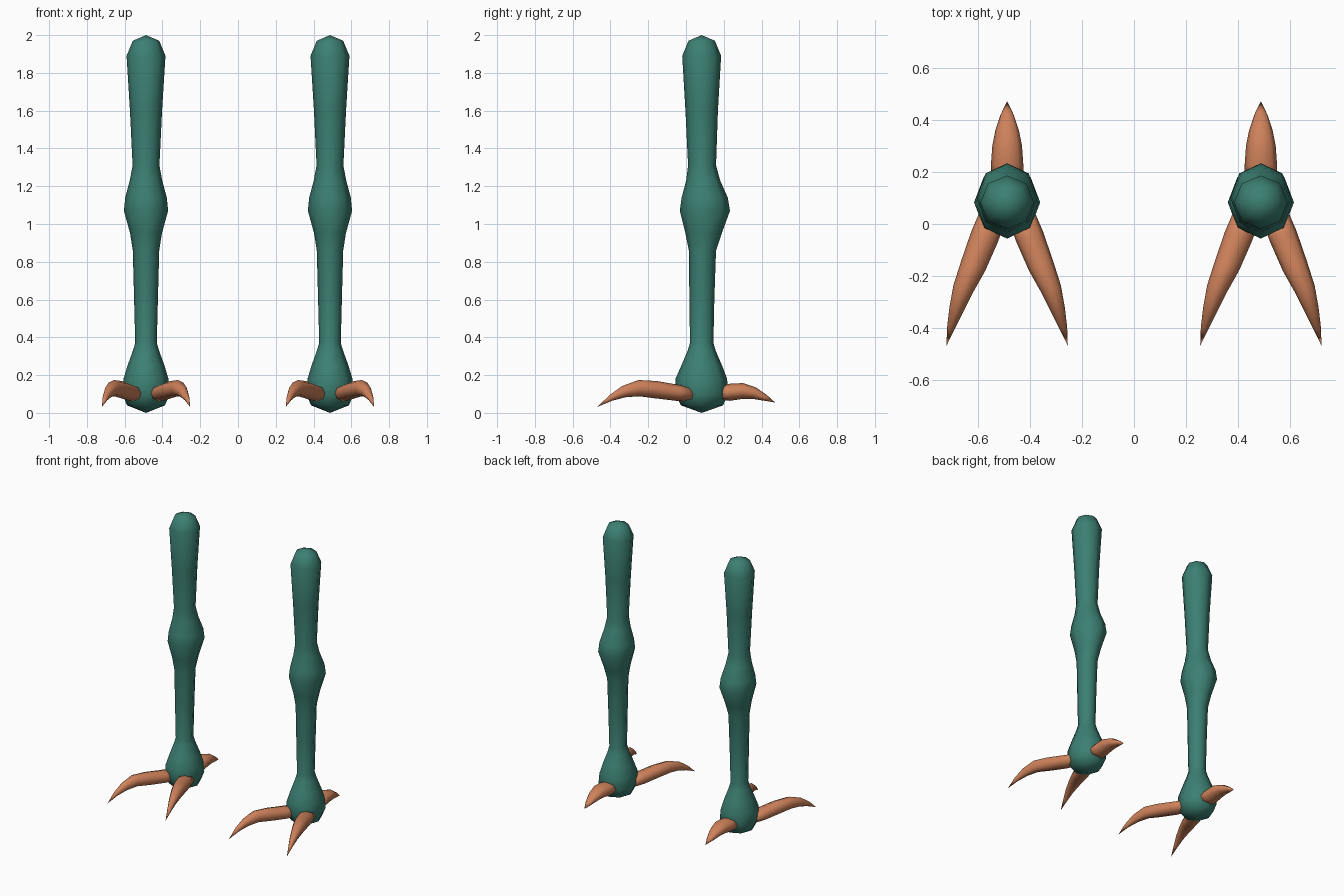
import bpy, bmesh, math
from mathutils import Vector

if "Cube" in bpy.data.objects:
    bpy.data.objects.remove(bpy.data.objects["Cube"])

SIDES = 8
LEG_X, LEG_Y = 0.487, 0.083


def material(name, rgb):
    m = bpy.data.materials.new(name)
    m.diffuse_color = (*rgb, 1)
    m.use_nodes = True
    m.node_tree.nodes["Principled BSDF"].inputs["Base Color"].default_value = m.diffuse_color
    return m


green = material("teal_green", (0.045, 0.215, 0.17))
orange = material("claw_orange", (0.62, 0.223, 0.105))


def loft(name, rings, start, end, mat):
    """Skin a list of vertex rings and close both ends with a pole."""
    bm = bmesh.new()
    loops = [[bm.verts.new(p) for p in ring] for ring in rings]
    for a, b in zip(loops, loops[1:]):
        for i in range(SIDES):
            j = (i + 1) % SIDES
            bm.faces.new((a[i], a[j], b[j], b[i]))
    for pole, loop in ((start, loops[0]), (end, loops[-1])):
        v = bm.verts.new(pole)
        for i in range(SIDES):
            bm.faces.new((v, loop[i], loop[(i + 1) % SIDES]))
    bmesh.ops.recalc_face_normals(bm, faces=bm.faces)
    for f in bm.faces:
        f.smooth = True
    mesh = bpy.data.meshes.new(name)
    bm.to_mesh(mesh)
    bm.free()
    mesh.materials.append(mat)
    ob = bpy.data.objects.new(name, mesh)
    bpy.context.collection.objects.link(ob)


def ring(centre, u, v):
    return [centre + u * math.cos(t) + v * math.sin(t)
            for t in (2 * math.pi * i / SIDES for i in range(SIDES))]


# leg profile: height, half width, half depth, forward/back shift
LEG = [(0.04, 0.10, 0.112, 0.002), (0.10, 0.127, 0.138, 0.0),
       (0.18, 0.119, 0.137, -0.002), (0.25, 0.098, 0.108, 0.0),
       (0.33, 0.069, 0.074, 0.0), (0.37, 0.057, 0.062, 0.0),
       (0.60, 0.063, 0.066, 0.001), (0.86, 0.070, 0.072, 0.004),
       (0.95, 0.084, 0.096, 0.010), (1.07, 0.117, 0.133, 0.017),
       (1.14, 0.110, 0.122, 0.016), (1.23, 0.086, 0.090, 0.008),
       (1.31, 0.071, 0.074, 0.002), (1.60, 0.085, 0.086, 0.0),
       (1.89, 0.103, 0.103, 0.0), (1.97, 0.070, 0.070, 0.0)]

# toe profiles: outward offset, y, height, half width, half thickness
FRONT_TOE = [(0.055, 0.03, 0.100, 0.053, 0.038),
             (0.087, -0.05, 0.107, 0.055, 0.043),
             (0.130, -0.16, 0.123, 0.050, 0.046),
             (0.169, -0.25, 0.131, 0.040, 0.043),
             (0.195, -0.33, 0.112, 0.028, 0.031),
             (0.216, -0.40, 0.078, 0.015, 0.016)]
FRONT_TIP = (0.233, -0.468, 0.032)
BACK_TOE = [(0, 0.16, 0.104, 0.062, 0.038),
            (0, 0.23, 0.109, 0.062, 0.045),
            (0, 0.30, 0.116, 0.057, 0.042),
            (0, 0.36, 0.105, 0.045, 0.032),
            (0, 0.42, 0.080, 0.025, 0.017)]
BACK_TIP = (0, 0.472, 0.055)


def toe(name, leg_x, side, profile, tip):
    def place(p):
        return Vector((leg_x + side * p[0], p[1], p[2]))

    pts = [place(p) for p in profile] + [place(tip)]
    rings = []
    for i, p in enumerate(profile):
        along = (pts[i + 1] - pts[max(i - 1, 0)]).normalized()
        across = along.cross(Vector((0, 0, 1))).normalized()
        up = across.cross(along)
        rings.append(ring(pts[i], across * p[3], up * p[4]))
    loft(name, rings, pts[0], pts[-1], orange)


for label, x in (("left", -LEG_X), ("right", LEG_X)):
    # shin, knee and foot in one skin
    leg_rings = [ring(Vector((x, LEG_Y + s, z)), Vector((w, 0, 0)), Vector((0, d, 0)))
                 for z, w, d, s in LEG]
    loft(label + "_leg", leg_rings, (x, LEG_Y, 0.0), (x, LEG_Y, 2.0), green)
    # two splayed front toes and one back toe
    for tag, side in (("a", -1), ("b", 1)):
        toe(f"{label}_front_toe_{tag}", x, side, FRONT_TOE, FRONT_TIP)
    toe(label + "_back_toe", x, 1, BACK_TOE, BACK_TIP)
